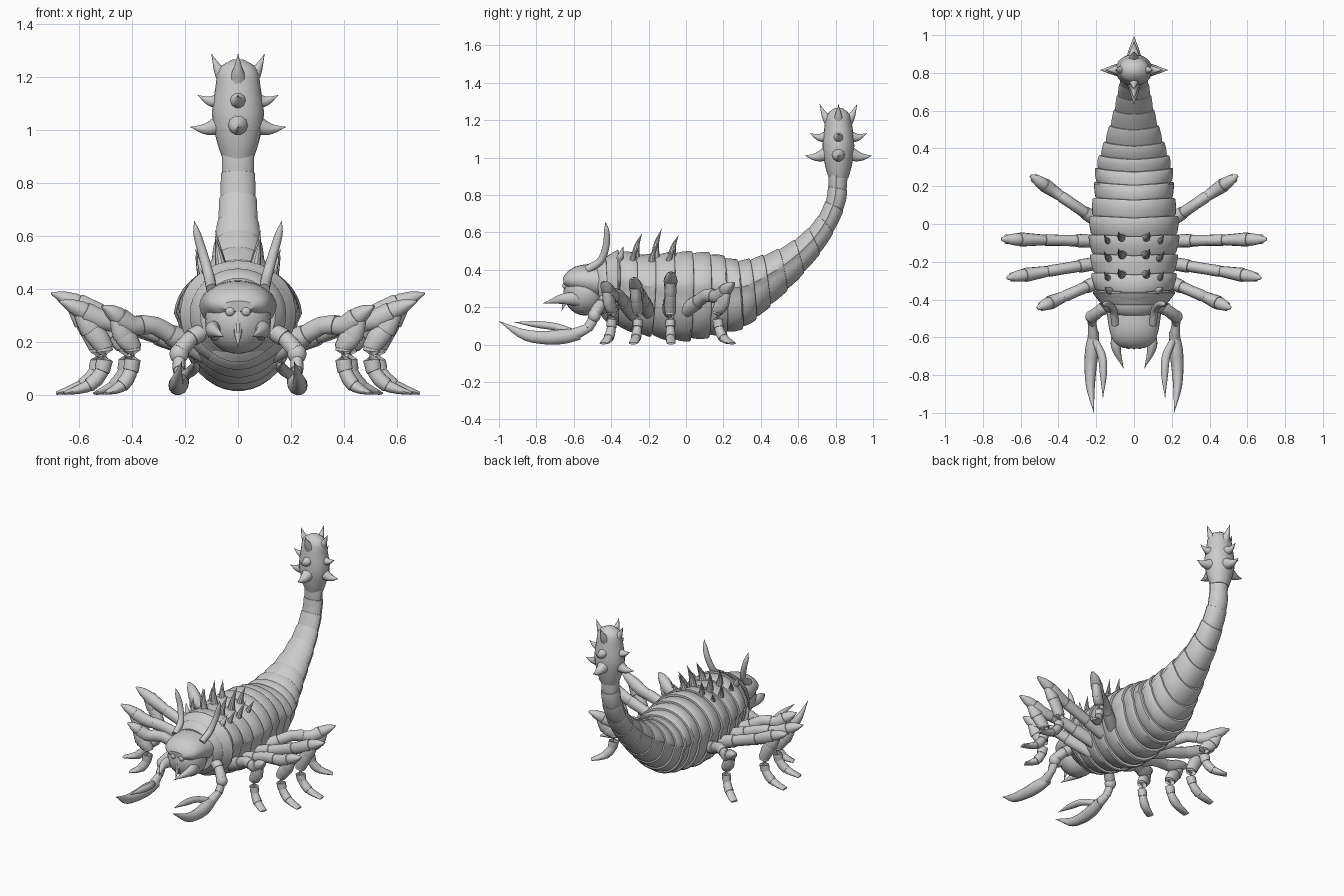
import bpy, bmesh, math
from mathutils import Vector

if "Cube" in bpy.data.objects:
    bpy.data.objects.remove(bpy.data.objects["Cube"], do_unlink=True)

shell = bpy.data.materials.new("shell grey")
shell.use_nodes = True
GREY = (0.6, 0.6, 0.6, 1)
shell.diffuse_color = GREY
shell.node_tree.nodes["Principled BSDF"].inputs["Base Color"].default_value = GREY


def finish(name, bm, angle=35):
    bmesh.ops.recalc_face_normals(bm, faces=bm.faces)
    mesh = bpy.data.meshes.new(name)
    bm.to_mesh(mesh)
    bm.free()
    mesh.materials.append(shell)
    ob = bpy.data.objects.new(name, mesh)
    bpy.context.collection.objects.link(ob)
    bpy.ops.object.select_all(action="DESELECT")
    ob.select_set(True)
    bpy.context.view_layer.objects.active = ob
    bpy.ops.object.shade_smooth_by_angle(angle=math.radians(angle))
    return ob


def loft(name, rings):
    """Skin a list of closed rings and cap both ends."""
    bm = bmesh.new()
    loops = [[bm.verts.new(p) for p in ring] for ring in rings]
    n = len(loops[0])
    for a, b in zip(loops, loops[1:]):
        for i in range(n):
            j = (i + 1) % n
            bm.faces.new((a[i], a[j], b[j], b[i]))
    bm.faces.new(loops[0])
    bm.faces.new(loops[-1])
    return finish(name, bm)


def spline(keys, u):
    """Catmull-Rom through tuples of any length, u from 0 to 1."""
    k = [Vector(p) for p in keys]
    s = min(u, 0.9999) * (len(k) - 1)
    i, t = int(s), s - int(s)
    p1, p2 = k[i], k[i + 1]
    p0 = k[i - 1] if i else p1 * 2 - p2
    p3 = k[i + 2] if i + 2 < len(k) else p2 * 2 - p1
    return (p1 * 2 + (p2 - p0) * t + (p0 * 2 - p1 * 5 + p2 * 4 - p3) * t ** 2
            + (p1 * 3 - p0 - p2 * 3 + p3) * t ** 3) / 2


def steps(segments):
    """Samples along a jointed part: position and overlap scale."""
    shape = ((0, 0.0), (0.12, 0.35), (0.5, 0.75), (0.9, 1.0), (0.99, 0.75))
    return [((s + f) / segments, g) for s in range(segments) for f, g in shape]


def tube(name, keys, segments=0, depth=0.14, sides=14, up=(0, 0, 1)):
    """Tapered limb; keys are (x, y, z, half width, half height)."""
    path = steps(segments) if segments else [(i / 14, 1) for i in range(15)]
    rings = []
    for u, g in path:
        k = spline(keys, u)
        c = Vector(k[:3])
        d = Vector(spline(keys, min(u + 0.02, 1))[:3]) - Vector(spline(keys, max(u - 0.02, 0))[:3])
        side = d.cross(Vector(up)).normalized()
        rise = side.cross(d).normalized()
        s = 1 - depth * (1 - g)
        w, h = max(k[3], 0.001) * s, max(k[4], 0.001) * s
        rings.append([c + side * w * math.cos(a) + rise * h * math.sin(a)
                      for a in (2 * math.pi * i / sides for i in range(sides))])
    return loft(name, rings)


def spike(name, base, tip, r, bend=(0, 0, 0)):
    base, tip = Vector(base), Vector(tip)
    mid = (base + tip) / 2 + Vector(bend)
    up = (0, 1, 0) if abs((tip - base).normalized().z) > 0.7 else (0, 0, 1)
    return tube(name, [(*base, r, r), (*mid, r * 0.55, r * 0.55), (*tip, 0, 0)], sides=10, up=up)


def ball(name, centre, size):
    bm = bmesh.new()
    bmesh.ops.create_uvsphere(bm, u_segments=24, v_segments=14, radius=1)
    for v in bm.verts:
        v.co = Vector(centre) + Vector(a * b for a, b in zip(v.co, size))
    return finish(name, bm)


def mirrored(p, s):
    return (p[0] * s, *p[1:])


# Segmented body and tail: top y, top z, bottom y, bottom z, half width
stations = [
    (-.45, .42, -.45, .15, .14), (-.37, .50, -.38, .10, .21), (-.2, .485, -.22, .05, .23),
    (-.02, .50, -.03, .015, .24), (.15, .49, .15, .04, .215), (.28, .455, .31, .085, .205),
    (.40, .475, .44, .19, .165), (.55, .54, .60, .345, .115), (.68, .65, .75, .53, .085),
    (.75, .78, .85, .74, .068), (.765, .93, .865, .93, .06)]
rings = []
for u, g in steps(18):
    k = spline(stations, u)
    top, low = Vector((0, k[0], k[1])), Vector((0, k[2], k[3]))
    seam = low.lerp(top, 0.57)
    s = 0.93 + 0.08 * g
    ring = []
    for i in range(40):
        a = 2 * math.pi * (i + 0.5) / 40
        x, h = math.cos(a), math.sin(a)
        under = 1 if h > 0 else 0.93
        axis = (top - seam) if h > 0 else (seam - low)
        # Plates sweep back along the sides and dip at the keel
        sweep = Vector((0, 0.02 * (abs(x) - 0.5), 0)) * (1 - u)
        ring.append(seam + axis * h * s + sweep + Vector((x * k[4] * s * under, 0, 0)))
    rings.append(ring)
loft("body_and_tail", rings)

# Spiked club at the tail tip
club = [(0, .815, .89, .058, .052), (0, .815, .95, .078, .07), (0, .815, 1.05, .098, .085),
        (0, .815, 1.16, .085, .075), (0, .815, 1.23, .072, .06), (0, .815, 1.265, .02, .02)]
tube("tail_club", club, sides=24, up=(0, 1, 0))
for n, (z0, z1, r0, r1, size) in enumerate(
        [(1.02, 1.01, .06, .18, .042), (1.11, 1.13, .06, .152, .035), (1.19, 1.285, .045, .1, .035)]):
    for q in range(4):
        cx, cy = math.cos(q * math.pi / 2), math.sin(q * math.pi / 2)
        spike(f"club_spike_{n}_{q}", (cx * r0, .815 + cy * r0, z0),
              (cx * r1, .815 + cy * r1, z1), size, (0, 0, -.012))

# Head: face, helmet and collar
ball("face", (0, -.54, .28), (.125, .115, .125))
helmet = [(0, -.425, .33, .15, .10), (0, -.50, .34, .14, .092), (0, -.57, .345, .128, .078),
          (0, -.625, .34, .105, .052), (0, -.655, .335, .06, .02)]
tube("helmet", helmet, sides=28)
tube("collar", [(0, -.47, .30, .15, .15), (0, -.42, .305, .185, .175), (0, -.36, .305, .222, .205)],
     segments=2, depth=.06, sides=32)
spike("mouth_wedge", (0, -.63, .28), (0, -.665, .18), .025)

# Legs: root x, root y, knee x, knee y, knee height
legs = {"front": (.20, -.31, .51, -.445, .335), "second": (.21, -.21, .67, -.285, .355),
        "third": (.22, -.09, .70, -.08, .385), "rear": (.20, .02, .545, .255, .33)}

for side, s in (("left", 1), ("right", -1)):
    ball(f"{side}_eye", (.03 * s, -.647, .315), (.018, .014, .018))
    tube(f"{side}_fang", [mirrored(p, s) for p in (
        (.075, -.56, .24, .035, .04), (.095, -.65, .245, .026, .03), (.055, -.765, .22, 0, 0))])
    tube(f"{side}_antenna", [mirrored(p, s) for p in (
        (.10, -.53, .40, .022, .02), (.11, -.455, .45, .02, .02), (.135, -.425, .54, .018, .018),
        (.155, -.425, .61, .014, .014), (.165, -.43, .655, 0, 0))], up=(1, 0, 0))

    # Back spikes in three rows
    for n, (y, h) in enumerate([(-.27, .595), (-.165, .62), (-.075, .585)]):
        spike(f"{side}_inner_spike_{n}", (.06 * s, y, .46), (.085 * s, y + .035, h), .026, (0, -.01, 0))
        spike(f"{side}_outer_spike_{n}", (.125 * s, y - .02, .42), (.16 * s, y + .02, h - .07), .024, (0, -.01, 0))
    spike(f"{side}_collar_spike", (.12 * s, -.36, .44), (.155 * s, -.335, .525), .025)

    # Walking legs, laid out along root-to-knee with t as the fraction
    for name, (rx, ry, kx, ky, h) in legs.items():
        def at(t, z, w, d):
            return ((rx + (kx - rx) * t) * s, ry + (ky - ry) * t, z, w, d)
        tube(f"{side}_{name}_thigh", [
            at(-.3, .15, .035, .045), at(.1, .215, .036, .042), at(.4, .265, .03, .036),
            at(.65, h - .075, .034, .042), at(.85, h - .03, .036, .036), at(1.01, h, .008, .004)],
            segments=4)
        tube(f"{side}_{name}_shin", [
            at(.84, h - .045, .026, .03), at(.74, h - .11, .033, .045), at(.64, .175, .03, .036),
            at(.66, .09, .026, .03), at(.77, .035, .028, .026), at(.97, .006, .024, .006)],
            segments=5)

    # Pincer arm and claw
    tube(f"{side}_arm", [mirrored(p, s) for p in (
        (.11, -.42, .25, .035, .035), (.175, -.455, .215, .034, .034), (.22, -.49, .165, .032, .032))],
        segments=2)
    ball(f"{side}_elbow", (.222 * s, -.49, .155), (.036, .034, .038))
    tube(f"{side}_forearm", [mirrored(p, s) for p in (
        (.222, -.49, .15, .026, .03), (.222, -.525, .09, .024, .028), (.215, -.60, .055, .03, .032))],
        segments=2)
    tube(f"{side}_claw_outer", [mirrored(p, s) for p in (
        (.21, -.57, .055, .026, .03), (.222, -.66, .042, .036, .04), (.23, -.76, .037, .032, .036),
        (.23, -.87, .055, .022, .028), (.212, -1.0, .125, 0, 0))])
    tube(f"{side}_claw_inner", [mirrored(p, s) for p in (
        (.205, -.62, .07, .018, .02), (.17, -.70, .095, .022, .02), (.162, -.80, .108, .018, .018),
        (.165, -.92, .12, 0, 0))])
